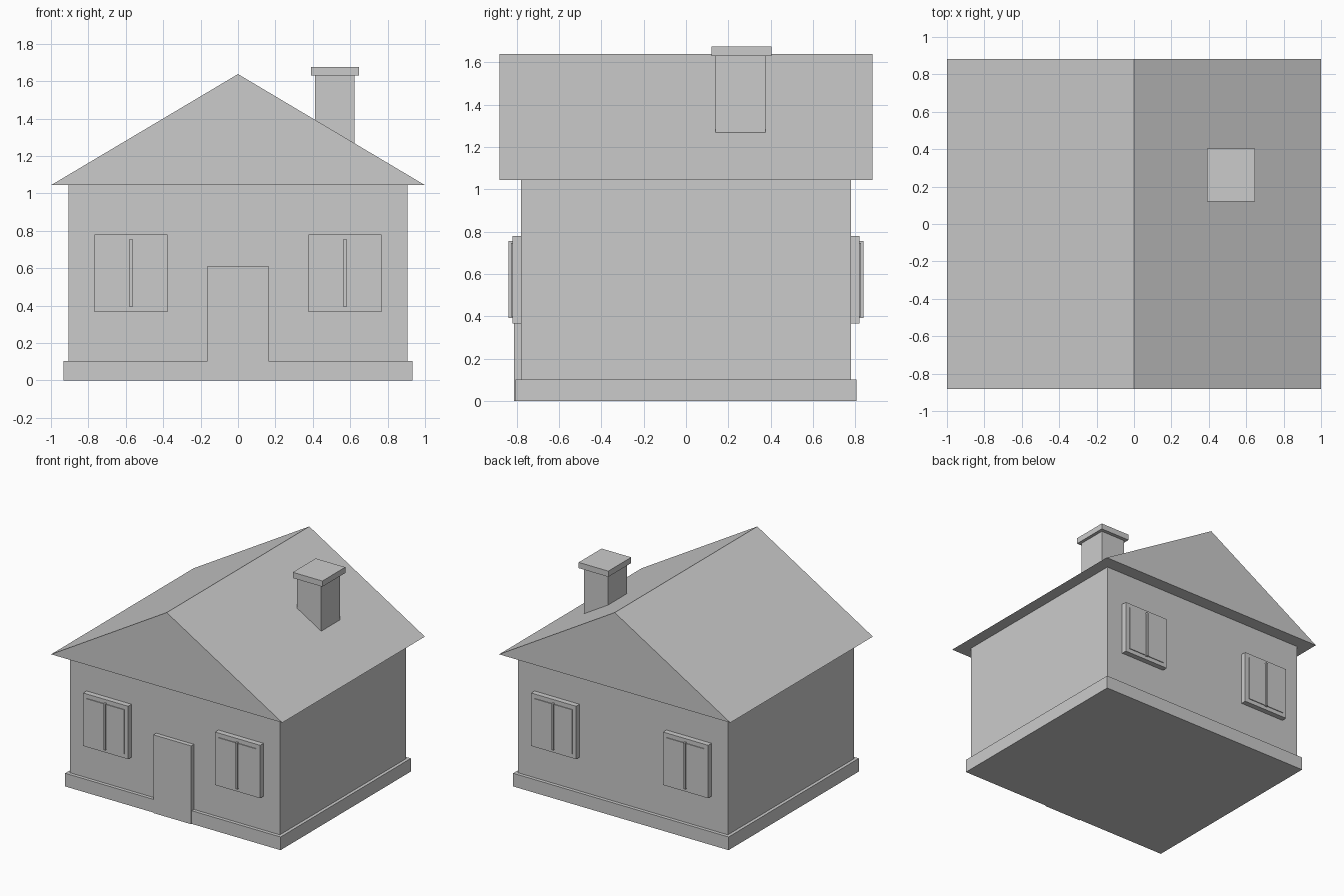
import bpy

if "Cube" in bpy.data.objects:
    bpy.data.objects.remove(bpy.data.objects["Cube"])


def mesh(name, verts, faces):
    me = bpy.data.meshes.new(name)
    me.from_pydata(verts, [], faces)
    ob = bpy.data.objects.new(name, me)
    bpy.context.collection.objects.link(ob)
    return ob


def box(name, x0, x1, y0, y1, z0, z1):
    x0, x1 = sorted((x0, x1))
    y0, y1 = sorted((y0, y1))
    verts = [(x, y, z) for z in (z0, z1)
             for x, y in ((x0, y0), (x1, y0), (x1, y1), (x0, y1))]
    faces = [(3, 2, 1, 0), (4, 5, 6, 7), (0, 1, 5, 4),
             (1, 2, 6, 5), (2, 3, 7, 6), (3, 0, 4, 7)]
    return mesh(name, verts, faces)


# Foundation, walls and door
box("foundation", -0.932, 0.932, -0.805, 0.805, 0, 0.103)
box("walls", -0.907, 0.907, -0.778, 0.778, 0.05, 1.06)
box("door", -0.163, 0.163, -0.812, -0.76, 0, 0.612)

# Gabled roof: solid triangular prism
profile = [(-1.0, 1.044), (1.0, 1.044), (0, 1.638)]
mesh("roof", [(x, y, z) for y in (-0.881, 0.881) for x, z in profile],
     [(0, 1, 2), (5, 4, 3), (0, 3, 4, 1), (1, 4, 5, 2), (2, 5, 3, 0)])

# Chimney with cap
box("chimney", 0.412, 0.622, 0.14, 0.375, 1.2, 1.64)
box("chimney_cap", 0.39, 0.646, 0.12, 0.403, 1.63, 1.675)

# Two windows on the front and two on the back
for side, s in (("front", -1), ("back", 1)):
    for hand, cx in (("left", -0.571), ("right", 0.571)):
        tag = f"{side}_{hand}"
        for part, w, z0, z1, y in (("frame", 0.195, 0.367, 0.781, 0.82),
                                   ("pane", 0.161, 0.399, 0.747, 0.826),
                                   ("mullion", 0.008, 0.393, 0.756, 0.838)):
            box(f"window_{part}_{tag}", cx - w, cx + w, s * 0.76, s * y, z0, z1)
